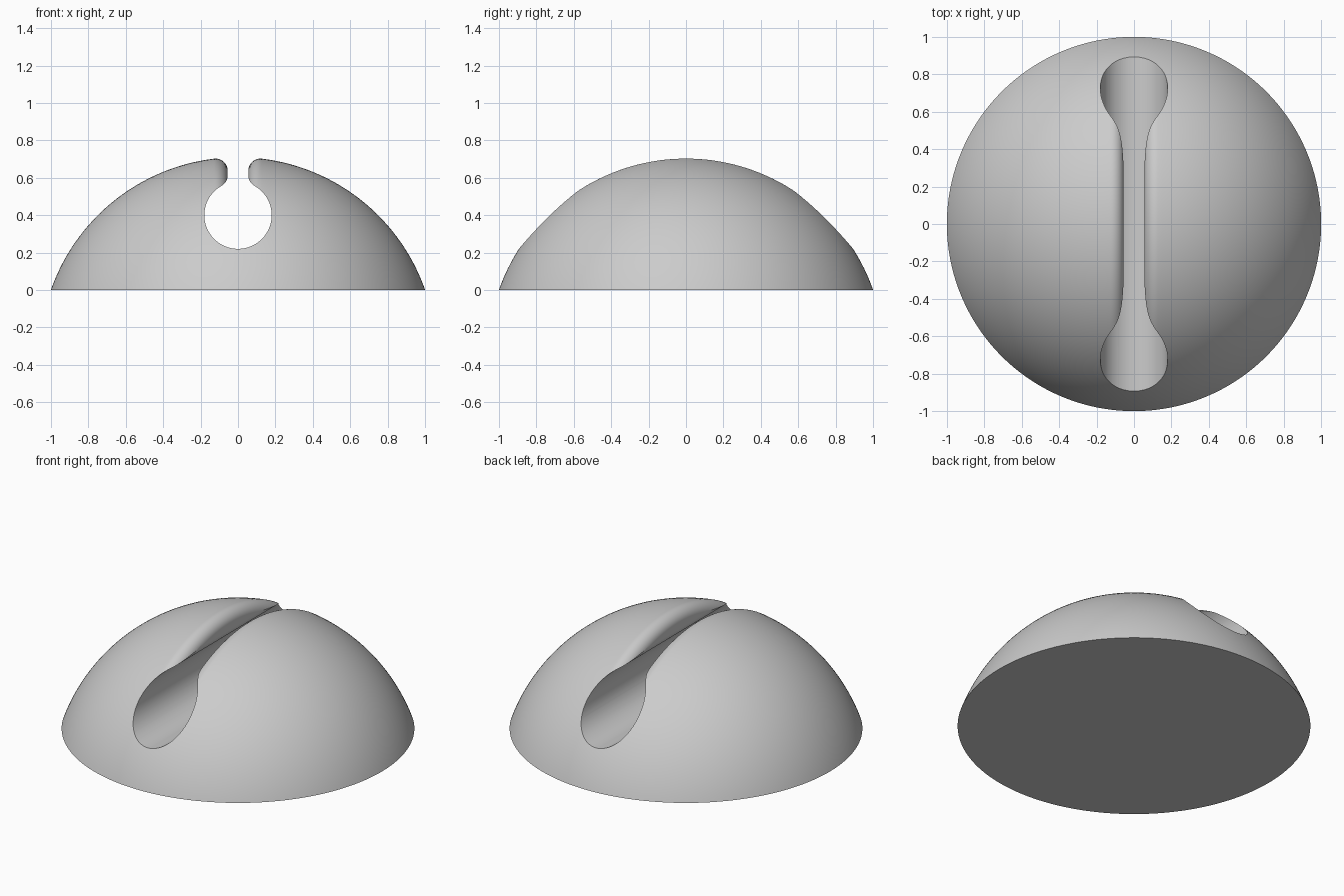
import bpy, bmesh
from math import sin, cos, asin, acos, atan2, sqrt, pi, radians

cube = bpy.data.objects.get("Cube")
if cube:
    bpy.data.objects.remove(cube)

R, CZ = 1.06, -0.35             # dome sphere radius and centre height
SLOT, FIL = 0.055, 0.065        # slot half width, rounding radius
HOLE_R, HOLE_Z = 0.18, 0.40     # cross hole
FX = SLOT + FIL                 # x of the rounding centre
RHO = sqrt((R - FIL) ** 2 - FX ** 2)
A0 = asin(FX / (R - FIL))       # where the rounding meets the sphere
N_ARC, N_SPHERE, N_TURN = 12, 60, 180


def make_object(name, bm):
    bmesh.ops.recalc_face_normals(bm, faces=bm.faces)
    mesh = bpy.data.meshes.new(name)
    bm.to_mesh(mesh)
    bm.free()
    obj = bpy.data.objects.new(name, mesh)
    bpy.context.collection.objects.link(obj)
    return obj


def mirrored(half):
    return half + [(-x, r) for x, r in reversed(half)]


# Half profiles around the x axis: with the rounded notch, and plain sphere
outer = []
for i in range(1, N_SPHERE + 1):
    a = pi / 2 + (A0 - pi / 2) * i / N_SPHERE
    outer.append((R * sin(a), R * cos(a)))
notch, plain = [], []
for i in range(1, N_ARC + 1):
    t = i / N_ARC
    a = pi / 2 - A0 + (pi / 2 + A0) * t
    notch.append((FX + FIL * cos(a), RHO + FIL * sin(a)))
    b = A0 * (1 - t * 0.9)
    plain.append((R * sin(b), R * cos(b)))
notched_profile = mirrored(outer + notch)
plain_profile = mirrored(outer + plain)

# Dome: sphere turned about x, notched only along the slot
bm = bmesh.new()
rings = []
for k in range(N_TURN):
    th = 2 * pi * k / N_TURN
    profile = notched_profile if cos(th) > cos(radians(41)) else plain_profile
    rings.append([bm.verts.new((x, r * sin(th), CZ + r * cos(th))) for x, r in profile])
ends = [bm.verts.new((s * R, 0, CZ)) for s in (1, -1)]
for k in range(N_TURN):
    p, q = rings[k - 1], rings[k]
    for i in range(len(p) - 1):
        bm.faces.new((p[i], p[i + 1], q[i + 1], q[i]))
    bm.faces.new((ends[0], p[0], q[0]))
    bm.faces.new((ends[1], q[-1], p[-1]))

# Flat base
bmesh.ops.bisect_plane(bm, geom=bm.verts[:] + bm.edges[:] + bm.faces[:],
                       plane_co=(0, 0, 0), plane_no=(0, 0, 1), clear_inner=True)
bmesh.ops.contextual_create(bm, geom=[e for e in bm.edges if e.is_boundary])
dome = make_object("slotted_dome", bm)

# Keyhole cutter: round hole, curved neck, straight slot
w = SLOT + 0.0002
nx = w + FIL
nz = HOLE_Z + sqrt((HOLE_R + FIL) ** 2 - nx ** 2)
tangent = atan2(nz - HOLE_Z, nx)
half = []
for i in range(1, 41):
    a = -pi / 2 + (tangent + pi / 2) * i / 40
    half.append((HOLE_R * cos(a), HOLE_Z + HOLE_R * sin(a)))
for i in range(1, 17):
    a = pi + tangent - tangent * i / 16
    half.append((nx + FIL * cos(a), nz + FIL * sin(a)))
half.append((w, 1))
outline = mirrored(half) + [(0, HOLE_Z - HOLE_R)]
bm = bmesh.new()
front = bm.faces.new([bm.verts.new((x, -1.2, z)) for x, z in outline])
ext = bmesh.ops.extrude_face_region(bm, geom=[front], use_keep_orig=True)
bmesh.ops.translate(bm, vec=(0, 2.4, 0),
                    verts=[g for g in ext["geom"] if isinstance(g, bmesh.types.BMVert)])
cutter = make_object("keyhole_cutter", bm)
cutter.hide_render = True

cut = dome.modifiers.new("keyhole", "BOOLEAN")
cut.operation, cut.solver, cut.object = "DIFFERENCE", "EXACT", cutter
bpy.ops.object.select_all(action="DESELECT")
dome.select_set(True)
bpy.context.view_layer.objects.active = dome
bpy.ops.object.modifier_apply(modifier=cut.name)
bpy.data.objects.remove(cutter)
bpy.ops.object.shade_smooth_by_angle(angle=radians(25))

# Single grey finish
grey = bpy.data.materials.new("light_grey")
grey.use_nodes = True
colour = (0.6, 0.6, 0.6, 1)
grey.diffuse_color = colour
grey.node_tree.nodes["Principled BSDF"].inputs["Base Color"].default_value = colour
dome.data.materials.clear()
dome.data.materials.append(grey)
